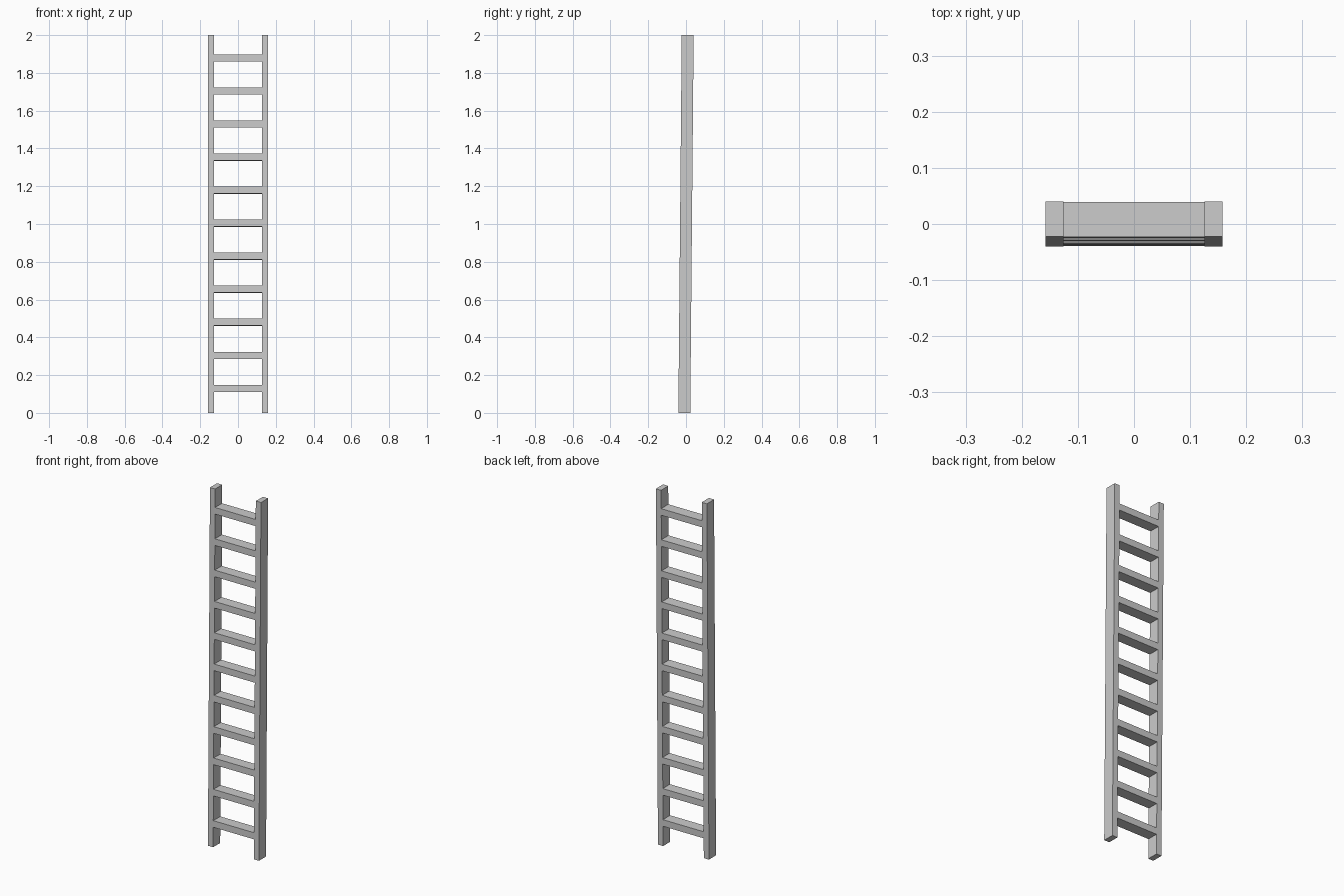
import bpy
from mathutils import Matrix, Vector

if "Cube" in bpy.data.objects:
    bpy.data.objects.remove(bpy.data.objects["Cube"])

LEAN = Matrix.Rotation(-0.009, 4, 'X')   # the ladder leans slightly backwards
DEPTH = 0.063
RAIL_W, RAIL_X = 0.032, 0.142
RUNG_LEN, RUNG_H = 0.252, 0.037
RUNGS, FIRST, LAST = 11, 0.13, 1.878


def box(name, size, centre):
    """Box placed in the ladder's own frame, then leaned about mid height."""
    bpy.ops.mesh.primitive_cube_add(size=1)
    ob = bpy.context.object
    ob.name = name
    ob.data.transform(Matrix.Diagonal((*size, 1)))
    mid = Vector((0, 0, 1))
    ob.matrix_world = (Matrix.Translation(mid) @ LEAN
                       @ Matrix.Translation(Vector(centre) - mid))
    return ob


# Side rails
for side, label in ((-1, "left"), (1, "right")):
    box(f"{label}_rail", (RAIL_W, DEPTH, 1.9995), (side * RAIL_X, 0, 1))

# Rungs, flush with the rails front and back
for i in range(RUNGS):
    z = FIRST + (LAST - FIRST) * i / (RUNGS - 1)
    box(f"rung_{i + 1}", (RUNG_LEN, DEPTH, RUNG_H), (0, 0, z))
